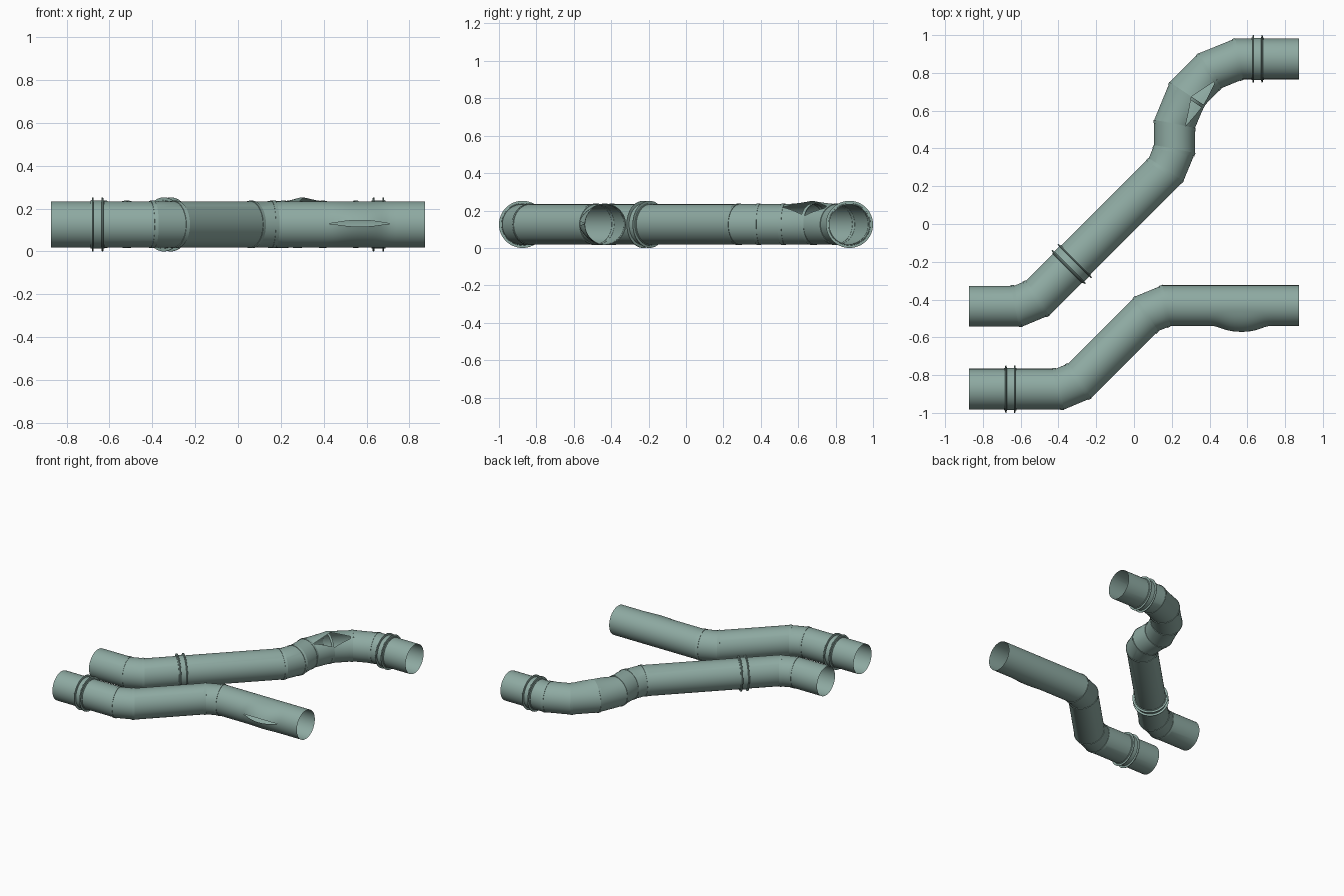
import bpy, bmesh, math
from mathutils import Vector

if "Cube" in bpy.data.objects:
    bpy.data.objects.remove(bpy.data.objects["Cube"])

R, Z, N = 0.108, 0.126, 48          # pipe radius, axis height, sides
UP = Vector((0, 0, 1))
mat = bpy.data.materials.new("grey_green")
mat.diffuse_color = (0.27, 0.40, 0.36, 1)
mat.use_nodes = True
mat.node_tree.nodes["Principled BSDF"].inputs["Base Color"].default_value = mat.diffuse_color


def finish(name, bm):
    bmesh.ops.remove_doubles(bm, verts=bm.verts, dist=0.0002)
    me = bpy.data.meshes.new(name)
    bm.to_mesh(me)
    bm.free()
    ob = bpy.data.objects.new(name, me)
    bpy.context.collection.objects.link(ob)
    me.materials.append(mat)
    bpy.ops.object.select_all(action='DESELECT')
    ob.select_set(True)
    bpy.context.view_layer.objects.active = ob
    bpy.ops.object.shade_smooth_by_angle(angle=math.radians(14))


def skin(bm, rings):
    rows = [[bm.verts.new(p) for p in ring] for ring in rings]
    for a, b in zip(rows, rows[1:]):
        for j in range(len(a) - 1):
            bm.faces.new((a[j], b[j], b[j + 1], a[j + 1]))


def ring(c, right, r):
    return [c + right * math.cos(t) * r + UP * math.sin(t) * r
            for t in (2 * math.pi * j / N for j in range(N + 1))]


def frames(pts):
    # mitred sideways vector at every path point
    out = []
    for i, p in enumerate(pts):
        d0 = (p - pts[i - 1]).normalized() if i else (pts[1] - p).normalized()
        d1 = (pts[i + 1] - p).normalized() if i < len(pts) - 1 else d0
        b = (d0 + d1).normalized()
        out.append((b.cross(UP) / b.dot(d0), d0))
    return out


def pipe(name, pts, idx, off, half, theta, up_w, low_w, lift_up, lift_low, shape):
    # tube whose lengthwise seam opens into a torn slit around path point idx + off
    fr = frames(pts)
    arc = [0]
    for a, b in zip(pts, pts[1:]):
        arc.append(arc[-1] + (b - a).length)
    mid = arc[idx] + off
    rings = []
    for i in range(len(pts) - 1):
        torn = arc[i] < mid + half and arc[i + 1] > mid - half
        n = 30 if torn else 1
        for k in range(n + (i == len(pts) - 2)):
            t = k / n
            c = pts[i].lerp(pts[i + 1], t)
            right = fr[i][0].lerp(fr[i + 1][0], t)
            d = abs(arc[i] + t * (arc[i + 1] - arc[i]) - mid) / half
            w = shape(d) if d < 1 else 0
            a0 = theta + up_w * w
            a1 = theta + 360 - low_w * w
            row = []
            for j in range(N + 1):
                a = a0 + (a1 - a0) * j / N
                f0 = max(0, 1 - (a - a0) / 65)
                f1 = max(0, 1 - (a1 - a) / 65)
                r = R + w * (lift_up * f0 ** 1.5 + lift_low * f1 ** 1.5)
                a = math.radians(a)
                row.append(c + right * math.cos(a) * r + UP * math.sin(a) * r)
            rings.append(row)
    bm = bmesh.new()
    skin(bm, rings)
    finish(name, bm)

    # thin raised bands at the mitred joints
    bm = bmesh.new()
    for p, (right, d) in list(zip(pts, fr))[1:-1]:
        back = p - d * 0.018
        skin(bm, [ring(back, right, R - .001), ring(back, right, R + .003),
                  ring(p, right, R + .003), ring(p, right, R - .001)])
    finish(name + "_joint_bands", bm)


def coupling(name, x, y, deg):
    # pair of flange rings on a collar
    d = Vector((math.cos(math.radians(deg)), math.sin(math.radians(deg)), 0))
    side = [(.033, R - .001), (.032, .112), (.027, .113), (.0265, .124),
            (.025, .126), (.0205, .126), (.019, .124), (.0185, .112)]
    prof = [(-s, r) for s, r in side] + side[::-1]
    bm = bmesh.new()
    skin(bm, [ring(Vector((x, y, Z)) + d * s, d.cross(UP), r) for s, r in prof])
    finish(name, bm)


def path(*xy):
    return [Vector((x, y, Z)) for x, y in xy]


# long pipe, torn open at the tight bend
long_path = path((-.873, -.435), (-.613, -.435), (-.51, -.392), (.17, .288), (.215, .397),
                 (.215, .53), (.281, .69), (.402, .811), (.557, .874), (.873, .874))
pipe("long_pipe", long_path, 6, 0, .175, 58, 20, 34, .021, .004, lambda d: 1 - d)

# short pipe, split and bulged along the front
short_path = path((-.873, -.874), (-.392, -.874), (-.287, -.83), (.068, -.475),
                  (.172, -.432), (.873, -.432))
pipe("short_pipe", short_path, 4, .385, .15, 2, 6, 6, .031, .031,
     lambda d: (1 - d ** 2.5) ** 1.5)

# flanged couplings
coupling("long_pipe_end_coupling", .655, .874, 0)
coupling("long_pipe_mid_coupling", -.33, -.212, 45)
coupling("short_pipe_coupling", -.655, -.874, 0)
